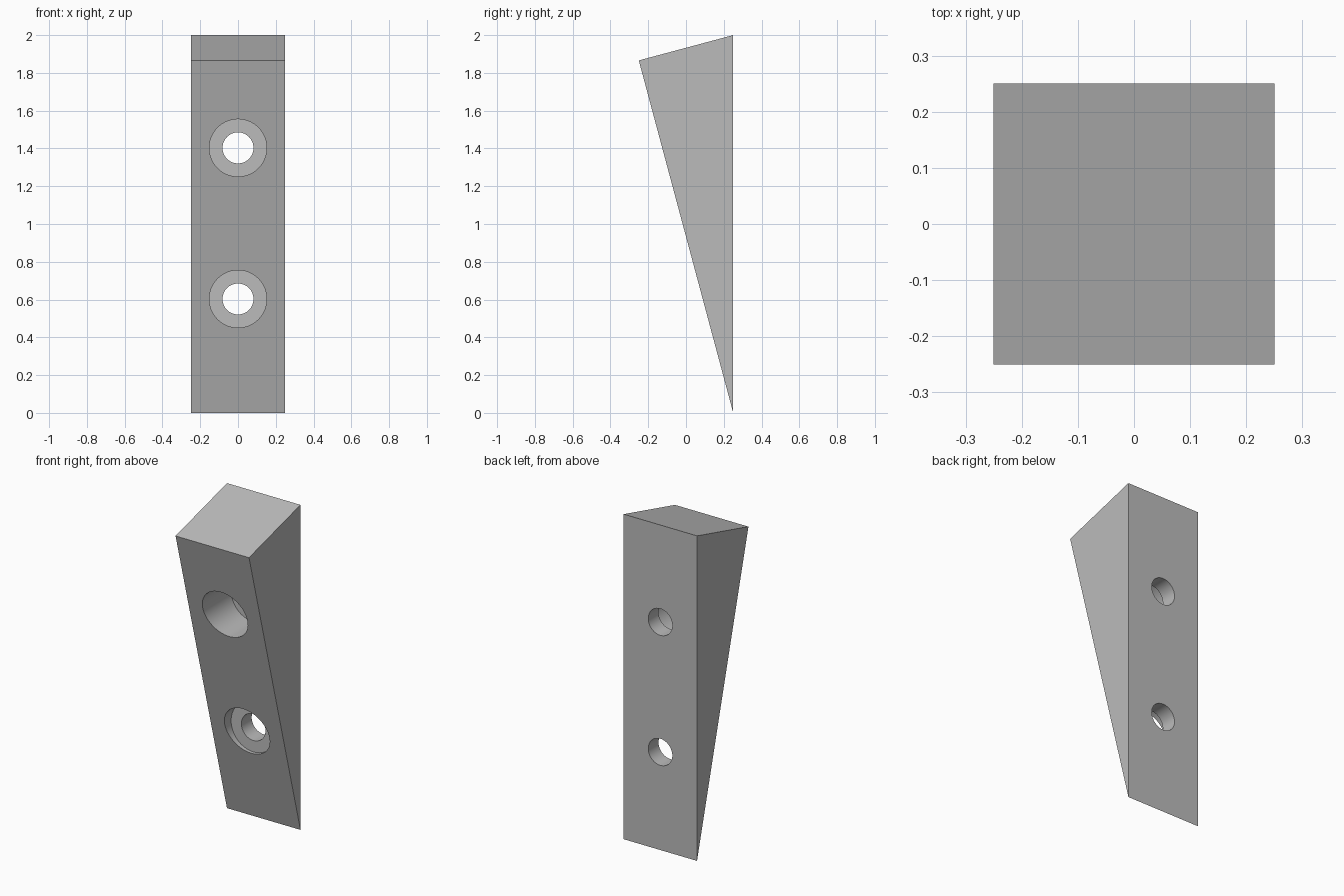
import bpy
import bmesh
from math import radians
from mathutils import Matrix

HALF = 0.25                      # half of the width and depth
HOLE_HEIGHTS = (0.603, 1.403)
BORE_RADIUS, RECESS_RADIUS = 0.082, 0.152
RECESS_FLOOR = 0.15              # depth position of the screw seat

if "Cube" in bpy.data.objects:
    bpy.data.objects.remove(bpy.data.objects["Cube"], do_unlink=True)

grey = bpy.data.materials.new("plain grey")
grey.use_nodes = True
colour = (0.5, 0.5, 0.5, 1)
grey.diffuse_color = colour
grey.node_tree.nodes["Principled BSDF"].inputs["Base Color"].default_value = colour


def make_object(name, bm):
    bmesh.ops.recalc_face_normals(bm, faces=bm.faces)
    mesh = bpy.data.meshes.new(name)
    bm.to_mesh(mesh)
    bm.free()
    mesh.materials.append(grey)
    obj = bpy.data.objects.new(name, mesh)
    bpy.context.collection.objects.link(obj)
    return obj


def cylinder_cutter(name, radius, start, end, height):
    """Cylinder along y, from start to end."""
    bm = bmesh.new()
    place = Matrix.Translation((0, (start + end) / 2, height)) @ Matrix.Rotation(radians(90), 4, "X")
    bmesh.ops.create_cone(bm, cap_ends=True, segments=64, radius1=radius,
                          radius2=radius, depth=end - start, matrix=place)
    obj = make_object(name, bm)
    obj.hide_render = True
    return obj


# Wedge body: a right-angled triangle extruded across the width
bm = bmesh.new()
profile = [(HALF, 0), (HALF, 2), (-HALF, 1.866)]
side = bm.faces.new([bm.verts.new((-HALF, y, z)) for y, z in profile])
extruded = bmesh.ops.extrude_face_region(bm, geom=[side], use_keep_orig=True)
moved = [v for v in extruded["geom"] if isinstance(v, bmesh.types.BMVert)]
bmesh.ops.translate(bm, vec=(2 * HALF, 0, 0), verts=moved)
wedge = make_object("wedge_block", bm)

# Counterbored screw holes
cutters = []
for height in HOLE_HEIGHTS:
    cutters.append(cylinder_cutter("recess_cutter", RECESS_RADIUS, -0.6, RECESS_FLOOR, height))
    cutters.append(cylinder_cutter("bore_cutter", BORE_RADIUS, -0.5, 0.5, height))

bpy.ops.object.select_all(action="DESELECT")
wedge.select_set(True)
bpy.context.view_layer.objects.active = wedge
for cutter in cutters:
    cut = wedge.modifiers.new("screw hole", "BOOLEAN")
    cut.operation = "DIFFERENCE"
    cut.solver = "EXACT"
    cut.object = cutter
    bpy.ops.object.modifier_apply(modifier=cut.name)
for cutter in cutters:
    bpy.data.objects.remove(cutter, do_unlink=True)

# Smooth bores, crisp edges
bpy.ops.object.shade_smooth_by_angle(angle=radians(30))
